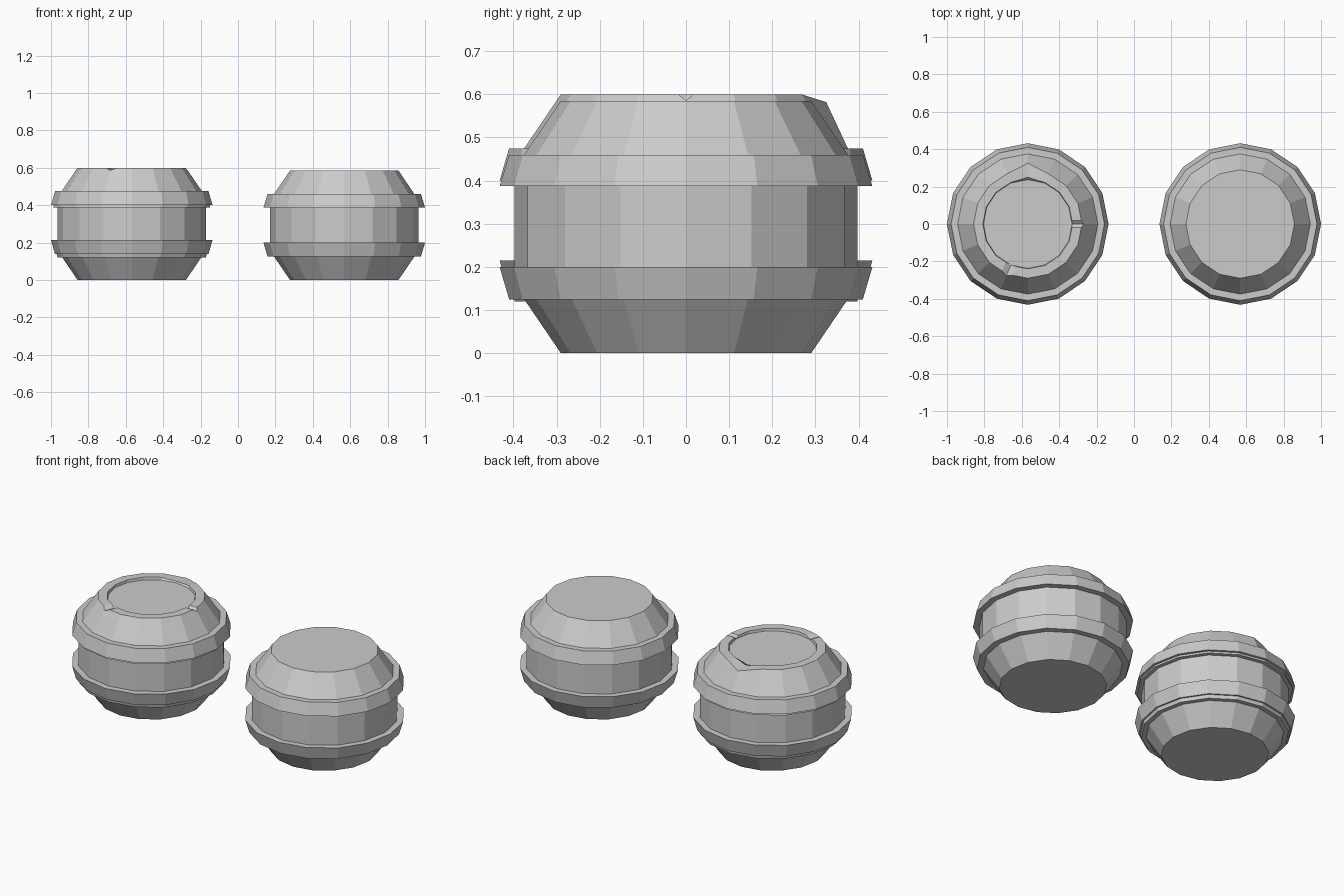
import bpy, bmesh
from math import cos, sin, radians, tau
from mathutils import Matrix

if "Cube" in bpy.data.objects:
    bpy.data.objects.remove(bpy.data.objects["Cube"])

SIDES = 16


def make_object(name, bm, x=0):
    bmesh.ops.recalc_face_normals(bm, faces=bm.faces)
    mesh = bpy.data.meshes.new(name)
    bm.to_mesh(mesh)
    bm.free()
    ob = bpy.data.objects.new(name, mesh)
    ob.location.x = x
    bpy.context.collection.objects.link(ob)
    return ob


def lathe(profile):
    """Closed flat-faced turned body from (radius, z) points; returns mesh and rings."""
    bm = bmesh.new()
    rings = [[bm.verts.new((r * cos(tau * i / SIDES), r * sin(tau * i / SIDES), z))
              for i in range(SIDES)] for r, z in profile]
    for low, high in zip(rings, rings[1:]):
        for i in range(SIDES):
            j = (i + 1) % SIDES
            bm.faces.new((low[i], low[j], high[j], high[i]))
    bm.faces.new(rings[0])
    bm.faces.new(rings[-1])
    return bm, rings


# Plain closed barrel with two tapered hoops
closed = [(.29, 0), (.375, .125), (.41, .125), (.432, .20), (.397, .20),
          (.397, .387), (.432, .387), (.41, .46), (.375, .46), (.29, .585)]
bm, _ = lathe(closed)
make_object("closed_barrel", bm, .568)

# Barrel with stepped hoops and a recessed top inside a raised rim
rimmed = [(.29, 0), (.371, .12), (.397, .12), (.402, .14), (.411, .14),
          (.432, .215), (.397, .215), (.397, .387), (.420, .387), (.417, .40),
          (.432, .40), (.41, .475), (.375, .475), (.29, .60), (.24, .60),
          (.237, .585)]
bm, rings = lathe(rimmed)
# Broken lip at the back of the rim
back = SIDES // 4
rings[-3][back].co = (0, .325, .582)
rings[-2][back].co = (0, .25, .587)
barrel = make_object("rimmed_barrel", bm, -.568)


def rim_notch(name, angle, half_width, depth):
    """V-shaped cut running radially through the rim."""
    bm = bmesh.new()
    ends = []
    for x in (.20, .36):
        ends.append([bm.verts.new((x, y, z)) for y, z in
                     ((-half_width * 2, .60 + depth), (0, .60 - depth),
                      (half_width * 2, .60 + depth))])
    for i in range(3):
        j = (i + 1) % 3
        bm.faces.new((ends[0][i], ends[0][j], ends[1][j], ends[1][i]))
    bm.faces.new(ends[0])
    bm.faces.new(ends[1])
    bm.transform(Matrix.Rotation(radians(angle), 4, 'Z'))
    cutter = make_object(name, bm, -.568)
    cutter.hide_render = True
    cutter.hide_set(True)
    mod = barrel.modifiers.new(name, 'BOOLEAN')
    mod.operation = 'DIFFERENCE'
    mod.solver = 'EXACT'
    mod.object = cutter


# Chips in the rim
rim_notch("side_notch_cutter", 0, .018, .014)
rim_notch("front_notch_cutter", -112.5, .03, .014)
